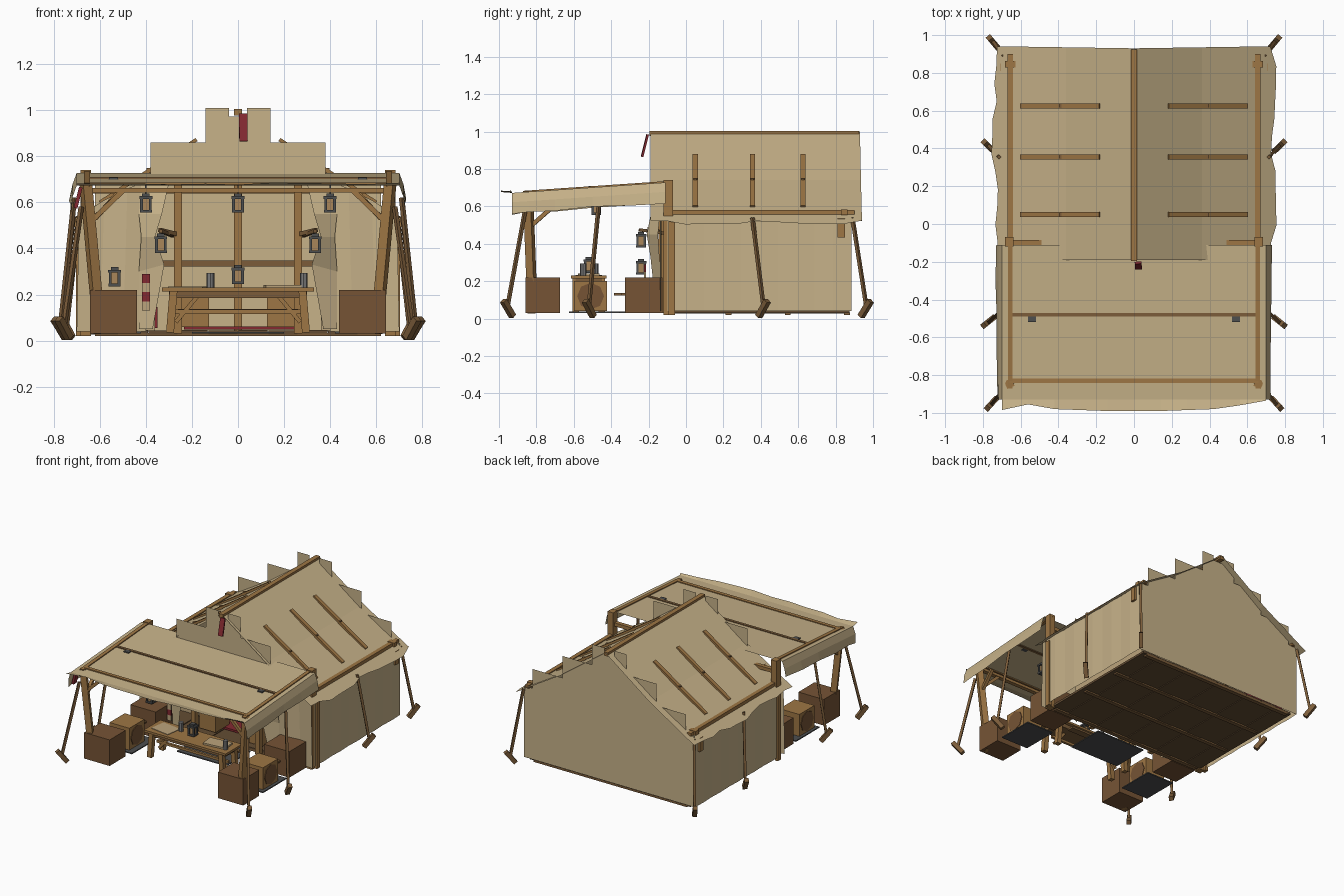
import bpy, bmesh, math, random
from mathutils import Vector, Matrix

random.seed(4)
if "Cube" in bpy.data.objects:
    bpy.data.objects.remove(bpy.data.objects["Cube"])


def material(name, rgb):
    m = bpy.data.materials.new(name)
    m.use_nodes = True
    m.diffuse_color = (*rgb, 1)
    m.node_tree.nodes["Principled BSDF"].inputs["Base Color"].default_value = (*rgb, 1)
    return m


CANVAS = material("tan canvas", (0.57, 0.445, 0.25))
WOOD = material("light wood", (0.34, 0.18, 0.058))
BROWN = material("brown wood", (0.20, 0.108, 0.042))
DARK = material("dark wood", (0.125, 0.073, 0.033))
CRATE = material("crate wood", (0.18, 0.088, 0.036))
IRON = material("dark iron", (0.075, 0.077, 0.078))
RED = material("red cloth", (0.23, 0.022, 0.03))
GREY = material("grey metal", (0.20, 0.20, 0.20))
GLASS = material("amber glass", (0.40, 0.24, 0.10))
CREAM = material("pale cloth", (0.50, 0.37, 0.20))


def finish(name, bm, mat):
    bmesh.ops.recalc_face_normals(bm, faces=bm.faces)
    me = bpy.data.meshes.new(name)
    bm.to_mesh(me)
    bm.free()
    me.materials.append(mat)
    ob = bpy.data.objects.new(name, me)
    bpy.context.collection.objects.link(ob)
    return ob


def box(name, c, size, mat, turn=0.0):
    bm = bmesh.new()
    M = Matrix.Translation(c) @ Matrix.Rotation(turn, 4, 'Z') @ Matrix.Diagonal((*size, 1))
    bmesh.ops.create_cube(bm, size=1, matrix=M)
    return finish(name, bm, mat)


def beam(name, p, q, w, mat, h=None):
    p, q = Vector(p), Vector(q)
    d = q - p
    bm = bmesh.new()
    M = (Matrix.Translation((p + q) / 2) @ d.to_track_quat('Z', 'Y').to_matrix().to_4x4()
         @ Matrix.Diagonal((w, h or w, d.length, 1)))
    bmesh.ops.create_cube(bm, size=1, matrix=M)
    return finish(name, bm, mat)


def tube(name, c, r, h, mat, sides=8, axis='Z'):
    bm = bmesh.new()
    turn = Matrix.Rotation(math.pi / 2, 4, 'Y') if axis == 'X' else Matrix()
    bmesh.ops.create_cone(bm, cap_ends=True, segments=sides, radius1=r, radius2=r, depth=h,
                          matrix=Matrix.Translation(c) @ turn)
    return finish(name, bm, mat)


def sheet(name, rows, mat=CANVAS):
    """Cloth surface bridging equal-length rows of points."""
    bm = bmesh.new()
    vs = [[bm.verts.new(p) for p in r] for r in rows]
    for a, b in zip(vs, vs[1:]):
        for i in range(len(a) - 1):
            bm.faces.new((a[i], a[i + 1], b[i + 1], b[i]))
    return finish(name, bm, mat)


def jit(a):
    return random.uniform(-a, a)


def roof_z(x):
    x = abs(x)
    return 1.0 - 0.72 * x if x < 0.36 else 0.741 - 0.60 * (x - 0.36)


def awning_z(y):
    return 0.728 + (y + 0.11) * 0.068


# Stepped gable ends: columns of cloth (inner x, outer x, top z)
columns = [(0, 0.04, 0.972), (0.04, 0.14, 1.01), (0.14, 0.38, 0.86)]
for name, y, bottom, extra in (("front_gable", -0.17, 0.70, []),
                               ("back_wall", 0.885, 0.04, [(0.38, 0.62, 0.70), (0.62, 0.69, 0.56)])):
    for s in (-1, 1):
        for a, b, top in columns + extra:
            sheet(name, [[(s * a, y, bottom), (s * b, y, bottom)], [(s * a, y, top), (s * b, y, top)]])

# Main roof, side walls, front walls and tied-back curtains
ys = [-0.19 + 1.12 * i / 12 for i in range(13)]
for s in (-1, 1):
    rows = []
    for y in ys:
        e = 0.738 + jit(0.02)
        rows.append([(0, y, 1.0)] + [(s * x, y + (0.015 * x if y > 0.9 else 0), roof_z(x))
                    for x in (0.18, 0.36, 0.52, 0.655, e)])
    sheet("roof_slope", rows)
    sheet("side_wall", [[(s * (0.69 + 0.004 * (i % 2)), -0.1 + 0.0985 * i, z) for z in (0.04, 0.3, 0.54)]
                        for i in range(11)])
    sheet("front_wall", [[(s * x, -0.13 - 0.01 * (i % 2), z) for x, z in ((b, 0.04), ((b + t) / 2, 0.3), (t, h))]
                         for i, (b, t, h) in enumerate([(0.40, 0.38, 0.70), (0.50, 0.48, 0.66),
                                                        (0.60, 0.58, 0.61), (0.70, 0.69, 0.54)])])
    sheet("curtain", [[(s * 0.30, -0.14, 0.68), (s * 0.42, -0.14, 0.68)],
                      [(s * 0.33, -0.19, 0.55), (s * 0.43, -0.14, 0.55)],
                      [(s * 0.36, -0.21, 0.45), (s * 0.42, -0.15, 0.45)],
                      [(s * 0.32, -0.19, 0.33), (s * 0.43, -0.14, 0.30)],
                      [(s * 0.37, -0.16, 0.05), (s * 0.43, -0.14, 0.05)]])
    beam("curtain_tie", (s * 0.34, -0.20, 0.48), (s * 0.26, -0.13, 0.46), 0.018, BROWN)
    # Roof battens with knots, eave beam and its posts
    for y in (0.05, 0.355, 0.625):
        beam("roof_batten", (s * 0.18, y, roof_z(0.18) + 0.002), (s * 0.60, y, roof_z(0.60) + 0.002),
             0.028, WOOD, 0.016)
        tube("batten_knot", (s * 0.385, y, roof_z(0.385) + 0.012), 0.014, 0.024, BROWN, 6)
    box("eave_beam", (s * 0.655, 0.39, 0.568), (0.03, 1.02, 0.024), WOOD)
    box("eave_beam_end", (s * 0.655, 0.845, 0.568), (0.055, 0.035, 0.03), WOOD)
    box("back_post", (s * 0.695, 0.83, 0.485), (0.025, 0.04, 0.10), WOOD)
    box("middle_post", (s * 0.66, -0.095, 0.38), (0.045, 0.05, 0.72), WOOD)
    box("wall_post", (s * 0.69, -0.075, 0.27), (0.025, 0.035, 0.50), WOOD)
    box("door_post", (s * 0.26, -0.13, 0.36), (0.035, 0.035, 0.66), WOOD)

# Ridge pole and inner frame
box("ridge_pole", (0, 0.365, 0.99), (0.034, 1.12, 0.028), WOOD)
box("center_pole", (0, 0.84, 0.5), (0.035, 0.035, 0.94), WOOD)
box("back_rail", (0, 0.85, 0.335), (1.34, 0.025, 0.025), BROWN)
box("front_lintel", (0, -0.1, 0.65), (1.30, 0.03, 0.025), WOOD)

# Awning canvas with uneven, upturned front edge and hanging side flaps
ays = [-0.11, -0.30, -0.50, -0.70, -0.84, -0.93]
axs = [-0.70 + 0.14 * i for i in range(11)]
edge = [-0.985, -0.955, -0.98, -0.985, -0.99, -0.99, -0.99, -0.985, -0.98, -0.96, -0.935]
rows = [[(x, y, awning_z(y)) for x in axs] for y in ays]
rows.append([(x, y, 0.681 + jit(0.005)) for x, y in zip(axs, edge)])
sheet("awning", rows)
for s in (-1, 1):
    sheet("awning_side_flap", [[(s * 0.70, y, awning_z(y)), (s * 0.718, y, awning_z(y) - 0.05),
                                (s * (0.728 + jit(0.008)), y, awning_z(y) - 0.11 + jit(0.008))] for y in ays])
    beam("awning_side_beam", (s * 0.655, -0.87, awning_z(-0.87)), (s * 0.655, -0.07, awning_z(-0.07)),
         0.026, WOOD, 0.014)
    beam("front_post", (s * 0.60, -0.82, 0.03), (s * 0.66, -0.845, 0.68), 0.042, WOOD)
    beam("post_brace", (s * 0.635, -0.835, 0.52), (s * 0.50, -0.83, 0.65), 0.022, WOOD)
    beam("post_brace", (s * 0.64, -0.835, 0.49), (s * 0.655, -0.71, 0.60), 0.022, WOOD)
    beam("post_brace", (s * 0.62, -0.15, 0.53), (s * 0.52, -0.15, 0.64), 0.022, WOOD)
    box("beam_bracket", (s * 0.54, -0.505, awning_z(-0.505) + 0.002), (0.04, 0.03, 0.01), IRON)
box("awning_front_beam", (0, -0.83, awning_z(-0.83)), (1.32, 0.026, 0.014), WOOD)
box("awning_under_beam", (0, -0.83, 0.652), (1.28, 0.03, 0.02), WOOD)
box("awning_middle_beam", (0, -0.48, awning_z(-0.48)), (1.30, 0.02, 0.012), BROWN)

# Guy ropes and stakes: ground point, rope top
guys = [((0.755, -0.955), (0.68, -0.86, 0.58)), ((0.77, -0.52), (0.71, -0.465, 0.62)),
        ((0.77, 0.415), (0.715, 0.355, 0.54)), ((0.745, 0.965), (0.69, 0.89, 0.54))]
for s in (-1, 1):
    for (gx, gy), (tx, ty, tz) in guys:
        out = Vector((gx - tx, gy - ty)).normalized() * 0.036
        beam("stake", (s * (gx - out.x), gy - out.y, 0.012), (s * (gx + out.x), gy + out.y * 0.75, 0.095),
             0.03, BROWN)
        beam("guy_rope", (s * gx, gy, 0.06), (s * tx, ty, tz), 0.017, BROWN)

# Plank floor on joists, mats outside
for i in range(10):
    box("floor_plank", (-0.585 + 0.13 * i, 0.385, 0.035 + 0.003 * (i % 2)), (0.127, 0.98, 0.016), DARK)
for i in range(4):
    box("floor_joist", (0, -0.09 + 0.317 * i, 0.026), (1.24, 0.03, 0.014), BROWN)
box("step_mat", (0, -0.28, 0.034), (0.40, 0.28, 0.008), IRON)
box("carpet", (0.035, 0.24, 0.055), (0.54, 0.44, 0.014), RED)

# Crates beside the awning posts, chests and beds inside
for s in (-1, 1):
    box("side_mat", (s * 0.53, -0.49, 0.035), (0.22, 0.27, 0.008), IRON)
    box("front_crate", (s * 0.54, -0.765, 0.125), (0.205, 0.185, 0.19), CRATE)
    box("back_crate", (s * 0.54, -0.225, 0.125), (0.205, 0.20, 0.19), CRATE)
    box("small_crate", (s * 0.54, -0.51, 0.12), (0.16, 0.175, 0.16), WOOD)
    tube("crate_lid", (s * 0.54, -0.51, 0.12), 0.072, 0.168, CRATE, 8, 'X')
    box("crate_handle", (s * 0.54, -0.335, 0.13), (0.06, 0.025, 0.012), BROWN)
    box("chest", (s * 0.19, 0.0, 0.135), (0.13, 0.16, 0.15), WOOD)
    box("bedroll", (s * 0.48, 0.45, 0.09), (0.24, 0.70, 0.09), CREAM)
box("bed_blanket", (-0.48, 0.73, 0.10), (0.26, 0.20, 0.09), RED)

# Table
box("table_top", (0, -0.52, 0.222), (0.66, 0.19, 0.016), WOOD)
box("table_apron", (0, -0.52, 0.20), (0.60, 0.14, 0.03), BROWN)
box("table_stretcher", (0, -0.52, 0.125), (0.58, 0.018, 0.018), WOOD)
box("bench", (0, -0.36, 0.13), (0.52, 0.05, 0.014), BROWN)
for s in (-1, 1):
    for y in (-0.59, -0.45):
        beam("table_leg", (s * 0.295, y, 0.035), (s * 0.28, y, 0.215), 0.034, WOOD)
    beam("table_brace", (s * 0.27, -0.52, 0.08), (s * 0.17, -0.52, 0.20), 0.018, WOOD)
box("open_book", (0.20, -0.52, 0.236), (0.17, 0.10, 0.012), CREAM, 0.1)
box("map", (-0.22, -0.52, 0.232), (0.15, 0.12, 0.004), CREAM, -0.15)
for x, y in ((-0.12, -0.485), (0.285, -0.55)):
    tube("mug", (x, y, 0.262), 0.017, 0.064, GREY)


# Lanterns: iron cage, amber glass and hanging wire
def lantern(x, y, z, top=None):
    box("lantern_glass", (x, y, z + 0.038), (0.034, 0.034, 0.052), GLASS)
    for dz, w in ((0.006, 0.052), (0.066, 0.056), (0.078, 0.032)):
        box("lantern_plate", (x, y, z + dz), (w, w, 0.012), IRON)
    for a in (-1, 1):
        for b in (-1, 1):
            box("lantern_bar", (x + a * 0.019, y + b * 0.019, z + 0.037), (0.012, 0.012, 0.06), IRON)
    if top:
        beam("lantern_wire", (x, y, z + 0.08), (x, y, top), 0.005, IRON)


for x in (-0.4, 0, 0.4):
    lantern(x, -0.48, 0.555, 0.70)
for s in (-1, 1):
    lantern(s * 0.335, -0.24, 0.38, 0.475)
    beam("lantern_arm", (s * 0.335, -0.25, 0.475), (s * 0.28, -0.1, 0.455), 0.016, BROWN)
lantern(0, -0.52, 0.245)
lantern(-0.535, -0.24, 0.235)

# Red pennant, corner cloth and striped scarf
beam("gable_pennant", (0.022, -0.205, 0.985), (0.024, -0.235, 0.865), 0.036, RED, 0.012)
beam("corner_cloth", (-0.682, -0.885, 0.665), (-0.705, -0.885, 0.575), 0.036, RED, 0.016)
for i in range(4):
    box("scarf_band", (-0.40, -0.22, 0.15 + 0.04 * i), (0.035, 0.01, 0.04), (CREAM, RED)[i % 2])
